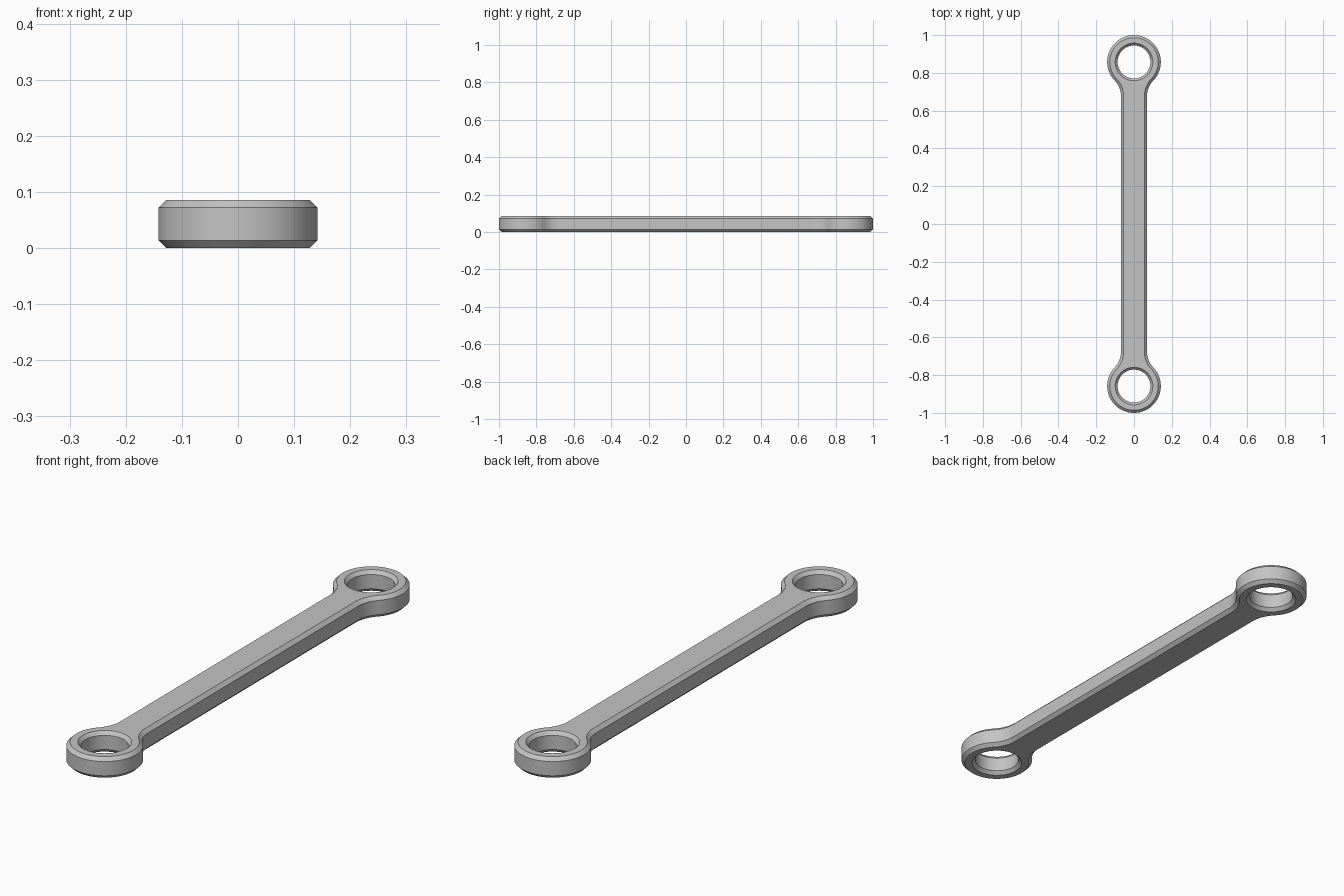
import bpy, bmesh
from math import sin, cos, pi, sqrt, atan2

cube = bpy.data.objects.get("Cube")
if cube:
    bpy.data.objects.remove(cube)

EYE_Y, EYE_R, HOLE_R = 0.858, 0.142, 0.087
BAR_W, FILLET_R = 0.069, 0.12       # bar half width, neck fillet
HEIGHT, CHAMFER = 0.086, 0.014

steel = bpy.data.materials.new("steel_grey")
steel.use_nodes = True
GREY = (0.55, 0.55, 0.55, 1)
steel.diffuse_color = GREY
steel.node_tree.nodes["Principled BSDF"].inputs["Base Color"].default_value = GREY


def arc(cx, cy, r, a0, a1, n):
    return [(cx + r * cos(a0 + (a1 - a0) * i / n),
             cy + r * sin(a0 + (a1 - a0) * i / n)) for i in range(n + 1)]


def outline(inset):
    """Plan outline: two round eyes blended into a straight bar."""
    cx = BAR_W + FILLET_R
    dy = sqrt((EYE_R + FILLET_R) ** 2 - cx ** 2)
    a = atan2(dy, cx)
    # right half of the +y end, from the bar up to the tip
    quarter = arc(cx, EYE_Y - dy, FILLET_R + inset, pi, pi - a, 14)
    quarter += arc(0, EYE_Y, EYE_R - inset, -a, pi / 2, 36)[1:]
    end = quarter + [(-x, y) for x, y in reversed(quarter[:-1])]
    return end + [(-x, -y) for x, y in end]


def hole(cy, r):
    return arc(0, cy, r, 0, 2 * pi, 72)[:-1]


def wall(bm, levels):
    """Skin closed loops at rising heights; return the bottom and top rings."""
    rings = [[bm.verts.new((x, y, z)) for x, y in pts] for pts, z in levels]
    for low, high in zip(rings, rings[1:]):
        for i in range(len(low)):
            j = (i + 1) % len(low)
            bm.faces.new((low[i], low[j], high[j], high[i]))
    return rings[0], rings[-1]


# Outer wall and both bores, each chamfered at top and bottom
bm = bmesh.new()
heights = [(CHAMFER, 0), (0, CHAMFER), (0, HEIGHT - CHAMFER), (CHAMFER, HEIGHT)]
walls = [wall(bm, [(outline(c), z) for c, z in heights])]
for cy in (-EYE_Y, EYE_Y):
    walls.append(wall(bm, [(hole(cy, HOLE_R + c * 0.9), z) for c, z in heights]))

# Flat top and bottom faces around the bores
for side in (0, 1):
    edges = []
    for rings in walls:
        ring = rings[side]
        edges += [bm.edges.get((ring[i - 1], ring[i])) for i in range(len(ring))]
    bmesh.ops.triangle_fill(bm, edges=edges, use_beauty=True,
                            normal=(0, 0, 1 if side else -1))
bmesh.ops.recalc_face_normals(bm, faces=bm.faces)

mesh = bpy.data.meshes.new("link_bar")
bm.to_mesh(mesh)
bm.free()
mesh.materials.append(steel)
link = bpy.data.objects.new("link_bar", mesh)
bpy.context.collection.objects.link(link)

bpy.ops.object.select_all(action='DESELECT')
link.select_set(True)
bpy.context.view_layer.objects.active = link
bpy.ops.object.shade_smooth_by_angle(angle=pi / 6)
